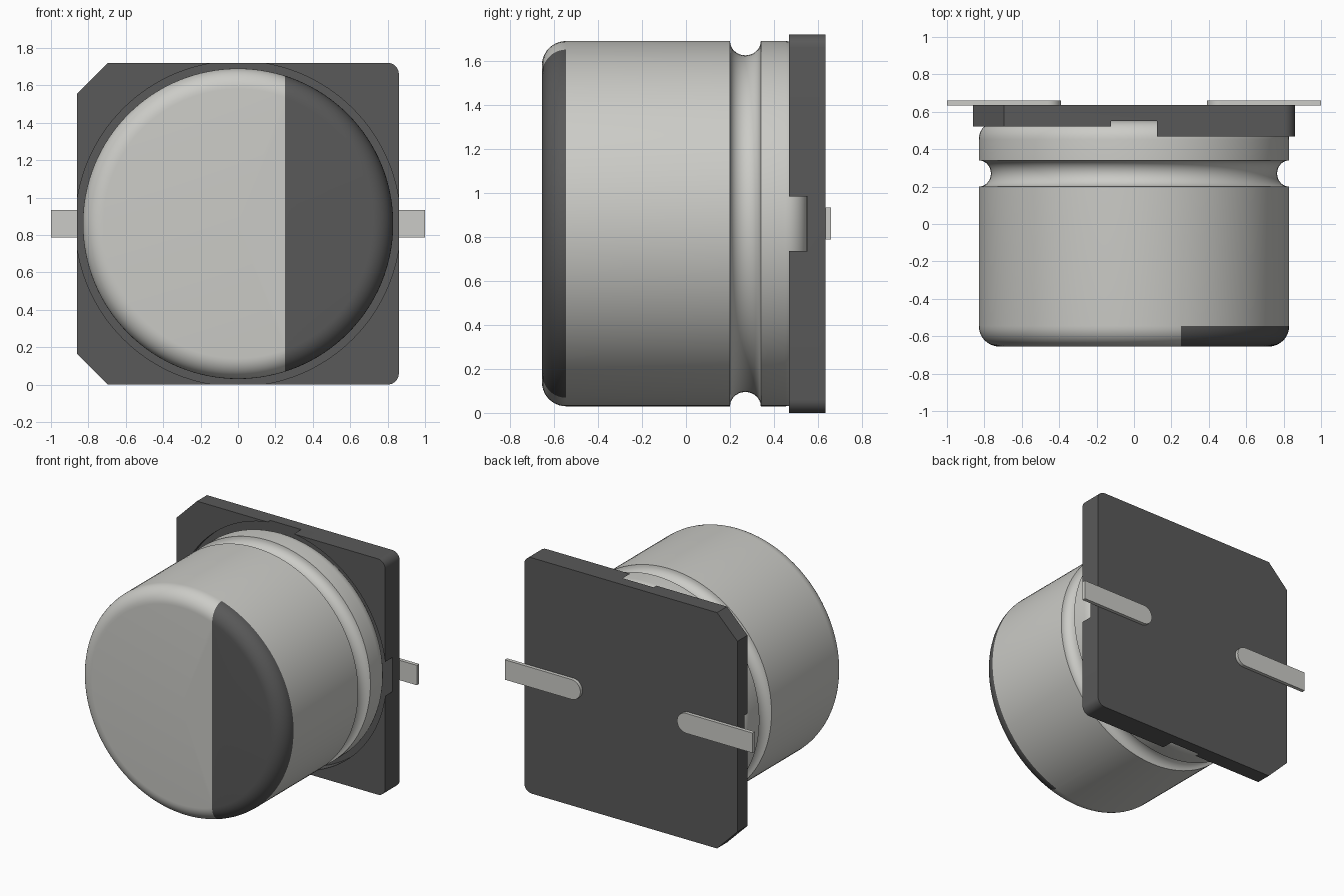
import bpy, bmesh
from math import sin, cos, pi, radians
from mathutils import Vector

if "Cube" in bpy.data.objects:
    bpy.data.objects.remove(bpy.data.objects["Cube"])

CZ = 0.86  # height of the can axis


def material(name, rgb):
    m = bpy.data.materials.new(name)
    m.diffuse_color = (*rgb, 1)
    m.use_nodes = True
    m.node_tree.nodes["Principled BSDF"].inputs["Base Color"].default_value = m.diffuse_color
    return m


METAL = material("metal", (0.6, 0.6, 0.57))
DARK = material("dark", (0.1, 0.1, 0.1))


def arc(cx, cy, r, a0, a1, n):
    return [(cx + r * cos(radians(a0 + (a1 - a0) * i / n)),
             cy + r * sin(radians(a0 + (a1 - a0) * i / n))) for i in range(n + 1)]


def finish(bm, name, mats):
    bmesh.ops.recalc_face_normals(bm, faces=bm.faces[:])
    me = bpy.data.meshes.new(name)
    bm.to_mesh(me)
    bm.free()
    for m in mats:
        me.materials.append(m)
    ob = bpy.data.objects.new(name, me)
    bpy.context.collection.objects.link(ob)
    return ob


def prism(name, outline, y0, y1, mat):
    bm = bmesh.new()
    f = bm.faces.new([bm.verts.new((x, y0, z)) for x, z in outline])
    g = bmesh.ops.extrude_face_region(bm, geom=[f])["geom"]
    bmesh.ops.translate(bm, vec=(0, y1 - y0, 0),
                        verts=[v for v in g if isinstance(v, bmesh.types.BMVert)])
    return finish(bm, name, [mat])


def smooth(ob):
    bpy.ops.object.select_all(action='DESELECT')
    ob.select_set(True)
    bpy.context.view_layer.objects.active = ob
    bpy.ops.object.shade_smooth_by_angle(angle=radians(30))


# Can: lathed (radius, y) profile with rounded ends and a crimp groove
R = 0.83
profile = [(0, -0.655)] + arc(R - 0.11, -0.545, 0.11, -90, 0, 10)
profile += [(R - 0.065 * sin(pi * i / 14), 0.27 - 0.07 * cos(pi * i / 14)) for i in range(15)]
profile += arc(R - 0.1, 0.452, 0.1, 0, 90, 8) + [(0, 0.552)]
bm = bmesh.new()
vs = [bm.verts.new((r, y, CZ)) for r, y in profile]
es = [bm.edges.new(p) for p in zip(vs, vs[1:])]
bmesh.ops.spin(bm, geom=vs + es, cent=(0, 0, CZ), axis=(0, 1, 0),
               angle=2 * pi, steps=128, use_duplicate=False)
bmesh.ops.remove_doubles(bm, verts=bm.verts[:], dist=1e-4)

# Polarity mark: the front cap is split at x = 0.25 and coloured dark
cap = [f for f in bm.faces if f.calc_center_median().y < -0.545]
geom = cap + list({e for f in cap for e in f.edges}) + list({v for f in cap for v in f.verts})
bmesh.ops.bisect_plane(bm, geom=geom, dist=1e-5, plane_co=(0.25, 0, 0), plane_no=(1, 0, 0))
for f in bm.faces:
    c = f.calc_center_median()
    if c.y < -0.545 and c.x > 0.25:
        f.material_index = 1
smooth(finish(bm, "can", [METAL, DARK]))

# Base plate: two chamfered corners on the left, two rounded on the right
H, C, F = 0.86, 0.165, 0.06
outline = [(-H, C), (-H + C, 0)]
outline += arc(H - F, F, F, -90, 0, 8) + arc(H - F, 2 * H - F, F, 0, 90, 8)
outline += [(-H + C, 2 * H), (-H, 2 * H - C)]
base = prism("base_plate", outline, 0.467, 0.635, DARK)

# Cutters: round seat for the can, and the lower left half
cutters = [
    prism("seat_cutter", arc(0, CZ, 0.869, 0, 357.1875, 127), 0.3, 0.552, DARK),
    prism("step_cutter", [(-1, -0.2), (0, -0.2), (0, 2), (-1, 2)], 0.3, 0.52, DARK),
]
bpy.context.view_layer.objects.active = base
for c in cutters:
    c.hide_render = True
    mod = base.modifiers.new("cut", 'BOOLEAN')
    mod.operation, mod.solver, mod.object = 'DIFFERENCE', 'EXACT', c
    bpy.ops.object.modifier_apply(modifier=mod.name)
    bpy.data.objects.remove(c)
smooth(base)

# Leads: flat strips with a rounded inner end
W = 0.0725
for side, name in ((1, "right_lead"), (-1, "left_lead")):
    shape = [(1, CZ + W)] + arc(0.39 + W, CZ, W, 90, 270, 14) + [(1, CZ - W)]
    smooth(prism(name, [(side * x, z) for x, z in shape], 0.633, 0.66, METAL))
